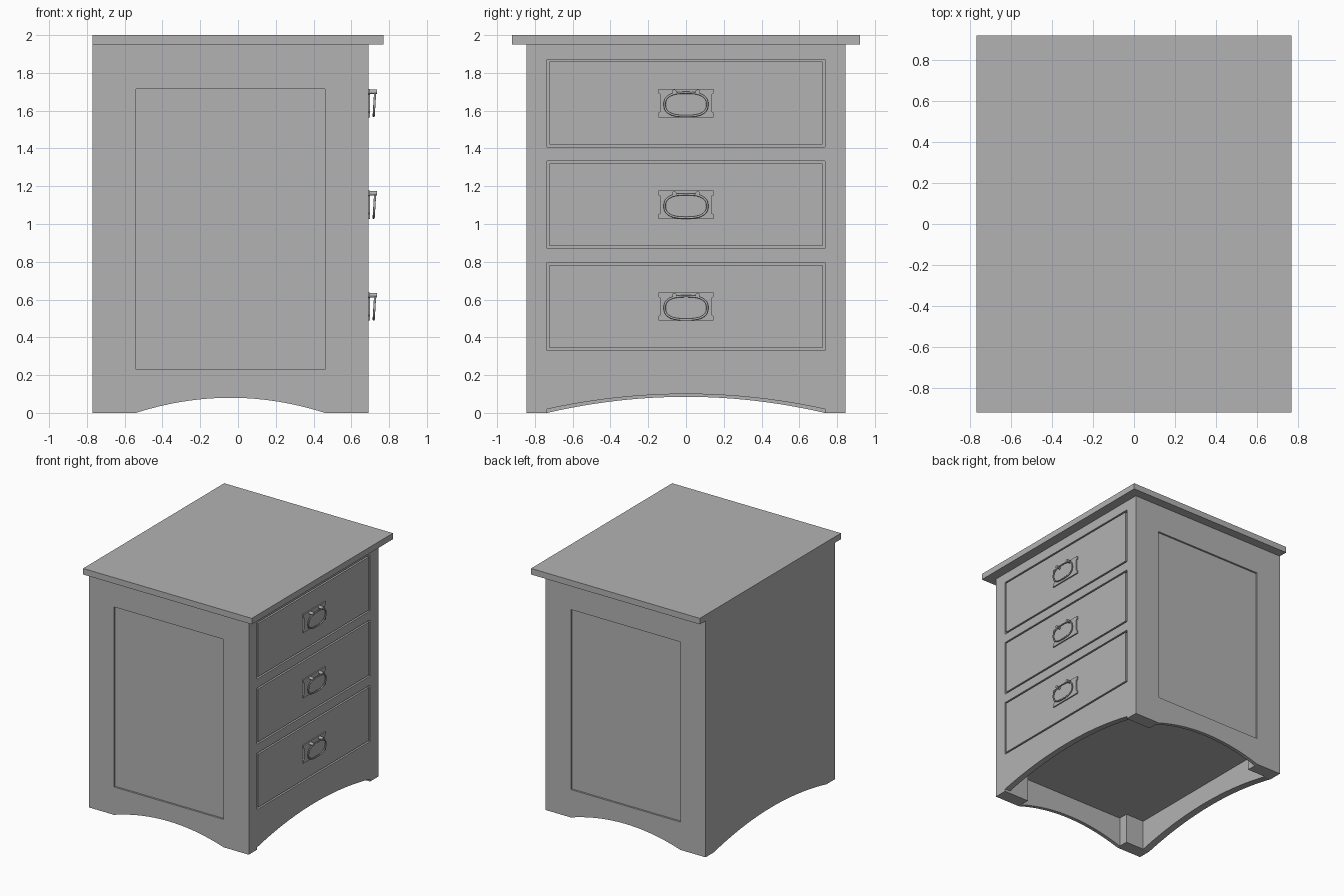
import bpy
import bmesh
from math import sin, cos, pi
from mathutils import Vector

if "Cube" in bpy.data.objects:
    bpy.data.objects.remove(bpy.data.objects["Cube"], do_unlink=True)

grey = bpy.data.materials.new("plain_grey")
grey.use_nodes = True
colour = (0.45, 0.45, 0.45, 1)
grey.diffuse_color = colour
grey.node_tree.nodes["Principled BSDF"].inputs["Base Color"].default_value = colour


def add_object(name, bm):
    bmesh.ops.recalc_face_normals(bm, faces=bm.faces)
    mesh = bpy.data.meshes.new(name)
    bm.to_mesh(mesh)
    bm.free()
    mesh.materials.append(grey)
    ob = bpy.data.objects.new(name, mesh)
    bpy.context.collection.objects.link(ob)
    return ob


def prism(name, outline, axis, start, end):
    """Extrude a (horizontal, z) outline along the x or y axis."""
    bm = bmesh.new()
    place = (lambda u, z: (start, u, z)) if axis == "x" else (lambda u, z: (u, start, z))
    face = bm.faces.new([bm.verts.new(place(u, z)) for u, z in outline])
    grown = bmesh.ops.extrude_face_region(bm, geom=[face])["geom"]
    step = end - start
    shift = Vector((step, 0, 0)) if axis == "x" else Vector((0, step, 0))
    bmesh.ops.translate(bm, vec=shift, verts=[g for g in grown if isinstance(g, bmesh.types.BMVert)])
    return add_object(name, bm)


def box(name, x0, x1, y0, y1, z0, z1):
    return prism(name, [(y0, z0), (y1, z0), (y1, z1), (y0, z1)], "x", x0, x1)


def arch(centre, half, base, rise, steps=24):
    arc = []
    for i in range(steps + 1):
        t = 2 * i / steps - 1
        arc.append((centre + half * t, base + rise * (1 - t * t)))
    return [(centre - half, -0.1)] + arc + [(centre + half, -0.1)]


def cut(target, cutter):
    cutter.hide_render = True
    mod = target.modifiers.new("cut", "BOOLEAN")
    mod.operation = "DIFFERENCE"
    mod.solver = "EXACT"
    mod.object = cutter
    bpy.context.view_layer.objects.active = target
    bpy.ops.object.modifier_apply(modifier=mod.name)
    bpy.data.objects.remove(cutter, do_unlink=True)


# Carcass and top board
FRONT, BACK, SIDE = 0.69, -0.77, 0.845
PANEL = (-0.54, 0.46)
INNER = 0.735
body = box("carcass", BACK, FRONT, -SIDE, SIDE, 0, 1.95)
box("top_board", BACK, -BACK, -0.92, 0.92, 1.95, 2.0)

# Hollow underside, leaving thick corner feet
cut(body, box("cutter", BACK + 0.06, FRONT - 0.05, -INNER, INNER, -0.1, 0.25))
cut(body, box("cutter", *PANEL, -0.815, 0.815, -0.1, 0.25))

# Arched aprons on all four sides
cut(body, prism("cutter", arch(-0.04, 0.5, 0, 0.08), "y", -1, 1))
cut(body, prism("cutter", arch(0, INNER, 0.02, 0.08), "x", FRONT - 0.06, 0.8))
cut(body, prism("cutter", arch(0, INNER, 0, 0.085), "x", -0.9, BACK + 0.07))

# Recessed side panels
for y0, y1 in ((-1, -0.83), (0.83, 1)):
    cut(body, box("cutter", *PANEL, y0, y1, 0.23, 1.715))


# Drawers with pull handles
def pull(number, z):
    # Back plate with notched ends
    corner = [(0.145, 0.075), (0.145, 0.05), (0.135, 0.045)]
    right = corner + [(y, -h) for y, h in reversed(corner)]
    left = [(-y, -h) for y, h in right]
    plate = [(y, z + h) for y, h in right + left]
    prism(f"pull_plate_{number}", plate, "x", FRONT - 0.002, FRONT + 0.01)

    # Hinge posts
    for side, label in ((-1, "right"), (1, "left")):
        ring = [(side * 0.062 + 0.012 * cos(a * pi / 6), z + 0.06 + 0.012 * sin(a * pi / 6))
                for a in range(12)]
        prism(f"pull_post_{label}_{number}", ring, "x", FRONT, 0.735)

    # Oval bail
    curve = bpy.data.curves.new("bail", "CURVE")
    curve.dimensions = "3D"
    curve.bevel_depth = 0.006
    curve.bevel_resolution = 2
    count = 40
    spline = curve.splines.new("POLY")
    spline.points.add(count - 1)
    spline.use_cyclic_u = True
    for i, point in enumerate(spline.points):
        a = 2 * pi * i / count
        c, s = cos(a), sin(a)
        y = 0.113 * abs(c) ** 0.75 * (1 if c > 0 else -1)
        h = 0.062 * abs(s) ** 0.8 * (1 if s > 0 else -1)
        point.co = (0.722 + 0.06 * h, y, z - 0.007 + h, 1)
    temp = bpy.data.objects.new("bail", curve)
    bpy.context.collection.objects.link(temp)
    bpy.context.view_layer.update()
    mesh = bpy.data.meshes.new_from_object(temp.evaluated_get(bpy.context.evaluated_depsgraph_get()))
    bpy.data.objects.remove(temp, do_unlink=True)
    mesh.materials.clear()
    mesh.materials.append(grey)
    bail = bpy.data.objects.new(f"pull_bail_{number}", mesh)
    bpy.context.collection.objects.link(bail)
    mesh.shade_smooth()


GAP = 0.013
for number, z in enumerate((0.563, 1.102, 1.64), 1):
    low, high = z - 0.232, z + 0.232
    cut(body, box("cutter", FRONT - 0.03, 0.8, -INNER, INNER, low, high))
    box(f"drawer_front_{number}", FRONT - 0.04, FRONT,
        -INNER + GAP, INNER - GAP, low + GAP, high - GAP)
    pull(number, z)
